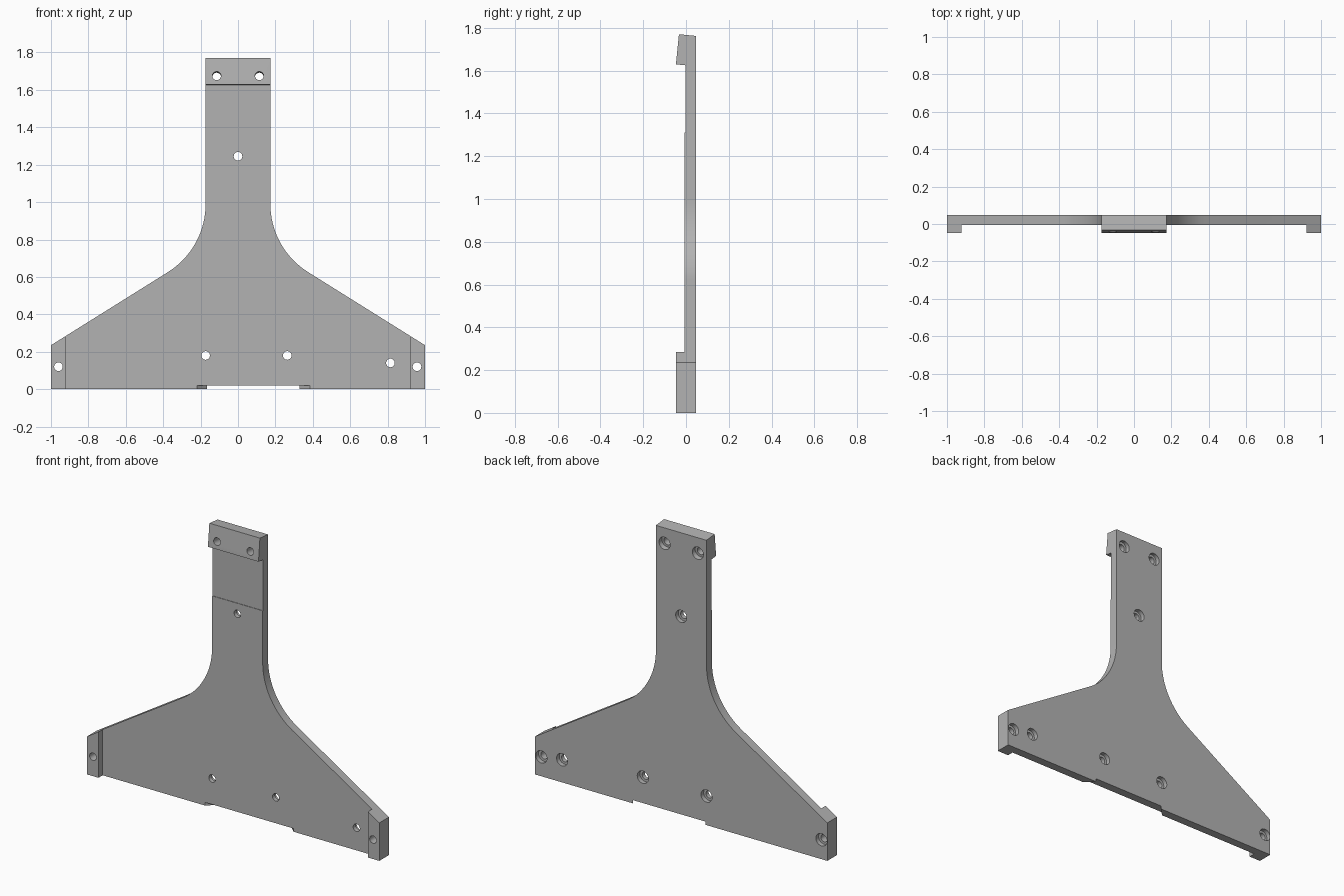
import bpy, bmesh, math
from mathutils import Matrix, Vector

if "Cube" in bpy.data.objects:
    bpy.data.objects.remove(bpy.data.objects["Cube"])

grey = bpy.data.materials.new("plain grey")
grey.diffuse_color = (0.45, 0.45, 0.45, 1)
grey.use_nodes = True
grey.node_tree.nodes["Principled BSDF"].inputs["Base Color"].default_value = grey.diffuse_color


def prism(name, pts, axis, lo, hi):
    """Extrude a 2D profile along an axis; pts hold the other two coordinates in xyz order."""
    bm = bmesh.new()
    vs = []
    for p in pts:
        c = list(p)
        c.insert(axis, lo)
        vs.append(bm.verts.new(c))
    face = bm.faces.new(vs)
    res = bmesh.ops.extrude_face_region(bm, geom=[face])
    move = Vector((0, 0, 0))
    move[axis] = hi - lo
    bmesh.ops.translate(bm, vec=move, verts=[g for g in res["geom"] if isinstance(g, bmesh.types.BMVert)])
    return finish(name, bm)


def finish(name, bm):
    bmesh.ops.recalc_face_normals(bm, faces=bm.faces[:])
    me = bpy.data.meshes.new(name)
    bm.to_mesh(me)
    bm.free()
    me.materials.append(grey)
    ob = bpy.data.objects.new(name, me)
    bpy.context.collection.objects.link(ob)
    return ob


def cylinder(name, r, x, z, y0, y1, tilt):
    """Hole cutter along y, optionally tilted about the front face."""
    bm = bmesh.new()
    bmesh.ops.create_cone(bm, cap_ends=True, segments=32, radius1=r, radius2=r, depth=y1 - y0)
    m = (Matrix.Translation((x, -0.04, z)) @ Matrix.Rotation(-tilt, 4, 'X')
         @ Matrix.Translation((0, (y0 + y1) / 2 + 0.04, 0)) @ Matrix.Rotation(math.pi / 2, 4, 'X'))
    bmesh.ops.transform(bm, matrix=m, verts=bm.verts[:])
    return finish(name, bm)


def cut(target, cutter):
    cutter.hide_render = True
    mod = target.modifiers.new("cut", 'BOOLEAN')
    mod.operation, mod.solver, mod.object = 'DIFFERENCE', 'EXACT', cutter
    bpy.context.view_layer.objects.active = target
    bpy.ops.object.modifier_apply(modifier=mod.name)
    bpy.data.objects.remove(cutter, do_unlink=True)


# Silhouette: flared foot, filleted into a narrow upright
D, W, R = 0.047, 0.173, 0.43
slope = math.atan2(0.625, 1)
corner_z = 0.235 + (1 - W) * 0.625
centre = (W + R, corner_z + R * math.tan((math.pi / 2 - slope) / 2))
half = [(1, 0), (1, 0.235)]
for i in range(17):
    a = math.pi + (math.pi / 2 - slope) * (1 - i / 16)
    half.append((centre[0] + R * math.cos(a), centre[1] + R * math.sin(a)))
half.append((W, 1.85))
bracket = prism("bracket_plate", half + [(-x, z) for x, z in reversed(half)], 1, -D, D)

# Front pocket leaves the end pads and the top block standing proud
cut(bracket, prism("pocket", [(-0.2, -0.2), (-0.006, -0.2), (-0.006, 1.31), (-0.003, 1.31),
                              (-0.003, 1.625), (-0.2, 1.645)], 0, -0.922, 0.922))
# Leaning front and top of the block
cut(bracket, prism("lean", [(-0.050, 1.6), (-0.020, 1.9), (-0.3, 1.9), (-0.3, 1.6)], 0, -0.5, 0.5))
cut(bracket, prism("top_trim", [(0.147, 1.752), (-0.233, 1.79), (-0.233, 2), (0.147, 2)], 0, -0.5, 0.5))
# Bottom notch, wider at the front
s = 0.055 / 0.053
cut(bracket, prism("notch", [(-0.165 + 0.05 * s, 0.097), (0.33 - 0.05 * s, 0.097),
                             (0.33 + 0.15 * s, -0.103), (-0.165 - 0.15 * s, -0.103)], 2, -0.1, 0.02))

# Counterbored screw holes
lean = math.atan(0.1)
holes = [(-0.114, 1.675, lean), (0.114, 1.675, lean), (0, 1.245, 0), (-0.173, 0.18, 0),
         (0.263, 0.18, 0), (0.815, 0.14, 0), (0.957, 0.12, 0), (-0.96, 0.12, 0)]
for x, z, t in holes:
    cut(bracket, cylinder("bore", 0.023, x, z, -0.2, 0.2, t))
    cut(bracket, cylinder("counterbore", 0.038, x, z, 0.02, 0.2, t))

# Smooth the fillet and bores, keep edges crisp
bpy.ops.object.select_all(action='DESELECT')
bracket.select_set(True)
bpy.context.view_layer.objects.active = bracket
bpy.ops.object.shade_smooth_by_angle(angle=math.radians(25))
